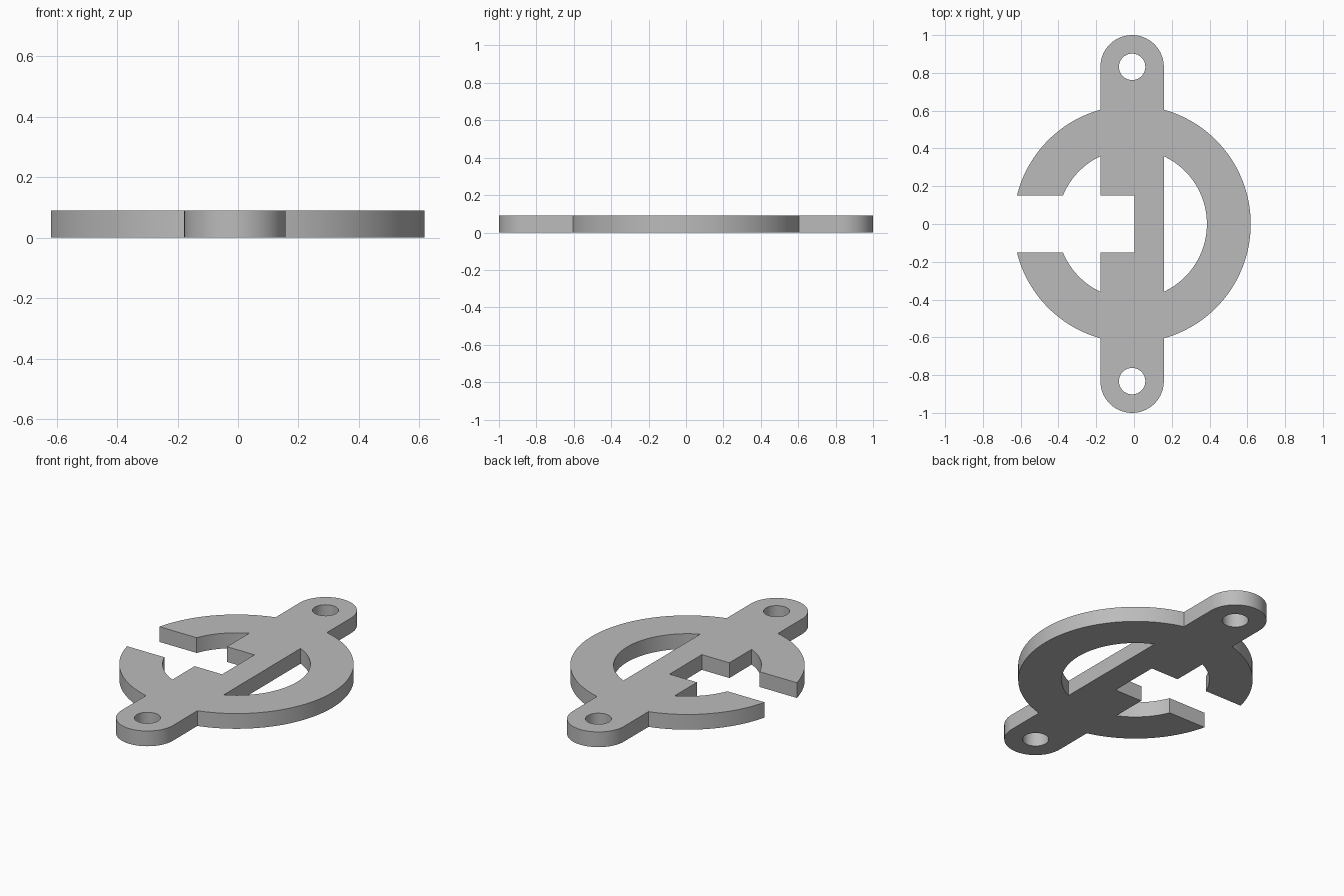
import bpy
import bmesh
from math import pi, sin, cos, acos, asin, radians

if "Cube" in bpy.data.objects:
    bpy.data.objects.remove(bpy.data.objects["Cube"])

CX = -0.01           # shared centre line of ring and bar
OUTER, INNER = 0.628, 0.396
BAR = 0.168          # half width of the bar, and radius of its ends
LUG_Y, HOLE = 0.832, 0.07
SLOT = 0.151         # half height of the slot
THICK = 0.09


def arc(r, start, end, n, cy=0.0):
    """Points on an arc around the centre line."""
    steps = [start + (end - start) * i / n for i in range(n + 1)]
    return [(CX + r * cos(a), cy + r * sin(a)) for a in steps]


def mirror(points):
    return [(x, -y) for x, y in reversed(points)]


# Outline: slot, inner left arc, outer left arc, rounded lug, outer right arc
half = [(0.002, SLOT), (CX - BAR, SLOT)]
half += arc(INNER, pi - acos(BAR / INNER), pi - asin(SLOT / INNER), 16)
half += arc(OUTER, pi - asin(SLOT / OUTER), pi - acos(BAR / OUTER), 24)
half += arc(BAR, pi, 0, 32, LUG_Y)
half += arc(OUTER, acos(BAR / OUTER), 0, 32)
outline = half + mirror(half)[1:]

# Openings: the right window and the two screw holes
a = acos(BAR / INNER)
window = arc(INNER, -a, a, 48)
holes = [arc(HOLE, 0, 2 * pi, 40, s * LUG_Y)[:-1] for s in (1, -1)]

# Filled flat curve, extruded to the plate thickness
curve = bpy.data.curves.new("plate_profile", "CURVE")
curve.dimensions = "2D"
curve.fill_mode = "BOTH"
curve.extrude = THICK / 2
for loop in [outline, window] + holes:
    spline = curve.splines.new("POLY")
    spline.points.add(len(loop) - 1)
    for p, (x, y) in zip(spline.points, loop):
        p.co = (x, y, THICK / 2, 1)
    spline.use_cyclic_u = True

plate = bpy.data.objects.new("ring_plate", curve)
bpy.context.collection.objects.link(plate)
bpy.ops.object.select_all(action="DESELECT")
plate.select_set(True)
bpy.context.view_layer.objects.active = plate
bpy.ops.object.convert(target="MESH")
plate = bpy.context.object
plate.name = "ring_plate"

# Weld the caps to the walls and seat the plate on the ground
bm = bmesh.new()
bm.from_mesh(plate.data)
bmesh.ops.remove_doubles(bm, verts=bm.verts, dist=0.0005)
bmesh.ops.recalc_face_normals(bm, faces=bm.faces)
low = min(v.co.z for v in bm.verts)
bmesh.ops.translate(bm, verts=bm.verts, vec=(0, 0, -low))
bm.to_mesh(plate.data)
bm.free()
bpy.ops.object.shade_smooth_by_angle(angle=radians(30))

# Plain grey
grey = bpy.data.materials.new("plain_grey")
grey.use_nodes = True
colour = (0.5, 0.5, 0.5, 1)
grey.diffuse_color = colour
grey.node_tree.nodes["Principled BSDF"].inputs["Base Color"].default_value = colour
plate.data.materials.clear()
plate.data.materials.append(grey)
